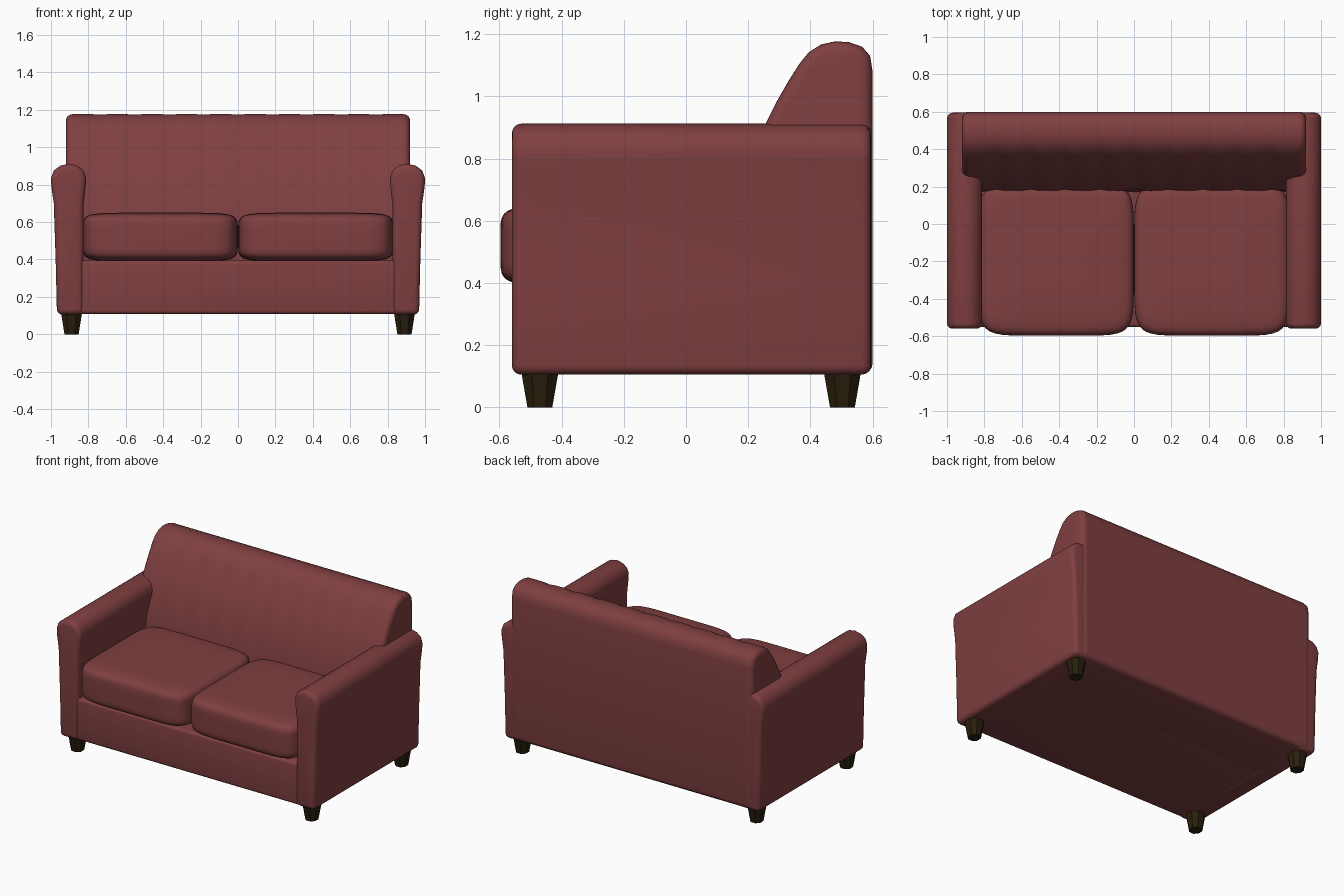
import bpy, bmesh, math
from mathutils import Vector

cube = bpy.data.objects.get("Cube")
if cube:
    bpy.data.objects.remove(cube, do_unlink=True)


def material(name, colour):
    m = bpy.data.materials.new(name)
    m.use_nodes = True
    m.diffuse_color = colour
    m.node_tree.nodes["Principled BSDF"].inputs["Base Color"].default_value = colour
    return m


RED = material("red upholstery", (0.215, 0.05, 0.052, 1))
WOOD = material("dark wood", (0.022, 0.014, 0.004, 1))


def finish(name, bm, mat, bevel=0, segments=4, smooth=40):
    """Round the hard edges, shade and link the part."""
    bmesh.ops.recalc_face_normals(bm, faces=bm.faces)
    if bevel:
        hard = [e for e in bm.edges if e.calc_face_angle(0) > math.radians(42)]
        bmesh.ops.bevel(bm, geom=hard, offset=bevel, segments=segments,
                        profile=0.5, affect='EDGES', clamp_overlap=True)
    mesh = bpy.data.meshes.new(name)
    bm.to_mesh(mesh)
    bm.free()
    mesh.materials.append(mat)
    mesh.polygons.foreach_set("use_smooth", [smooth > 0] * len(mesh.polygons))
    if smooth:
        mesh.set_sharp_from_angle(angle=math.radians(smooth))
    ob = bpy.data.objects.new(name, mesh)
    bpy.context.collection.objects.link(ob)
    return ob


def loft(rings):
    """Closed skin through a list of equal rings of points."""
    bm = bmesh.new()
    loops = [[bm.verts.new(p) for p in ring] for ring in rings]
    n = len(loops[0])
    for a, b in zip(loops, loops[1:]):
        for i in range(n):
            j = (i + 1) % n
            bm.faces.new((a[i], a[j], b[j], b[i]))
    bm.faces.new(loops[0])
    bm.faces.new(loops[-1])
    return bm


def box(lo, hi):
    bm = bmesh.new()
    bmesh.ops.create_cube(bm, size=1)
    lo, hi = Vector(lo), Vector(hi)
    for v in bm.verts:
        v.co = (lo + hi) / 2 + v.co * (hi - lo)
    return bm


# Base
finish("base", box((-0.86, -0.552, 0.108), (0.86, 0.58, 0.395)), RED, 0.02)

# Rolled arms
arm = [(0.825, 0.105), (0.968, 0.105), (0.975, 0.4), (0.985, 0.7), (0.998, 0.79),
       (1.0, 0.835), (0.985, 0.875), (0.95, 0.902), (0.9, 0.912), (0.86, 0.902),
       (0.828, 0.878), (0.812, 0.84), (0.815, 0.79), (0.825, 0.7)]
for side, s in (("left", 1), ("right", -1)):
    bm = loft([[(s * x, y, z) for x, z in arm] for y in (-0.56, 0.595)])
    finish(side + "_arm", bm, RED, 0.03)

# Channelled back: third value is how strongly a point follows the ribs
back = [(0.6, 0.107, 0), (0.6, 0.7, 0), (0.6, 1.08, 0), (0.592, 1.13, 0),
        (0.565, 1.16, 0.2), (0.525, 1.174, 0.5), (0.48, 1.177, 0.6),
        (0.435, 1.167, 0.8), (0.395, 1.142, 1), (0.365, 1.105, 1),
        (0.33, 1.05, 1), (0.29, 0.98, 1), (0.25, 0.9, 1), (0.212, 0.78, 1),
        (0.178, 0.64, 1), (0.17, 0.38, 0), (0.17, 0.107, 0)]
ribs, steps, half = 10, 4, 0.92
rings = []
for i in range(ribs * steps + 1):
    x = -half + 2 * half * i / (ribs * steps)
    dip = 0.008 * (1 - abs(math.sin(math.pi * i / steps))) ** 2
    if i in (0, ribs * steps):
        dip = 0
    rings.append([(x, y + dip * w, z - 0.5 * dip * w) for y, z, w in back])
finish("back", loft(rings), RED, 0.035)

# Seat cushions: softly rounded blocks
for side, s in (("left", 1), ("right", -1)):
    bm = bmesh.new()
    bmesh.ops.create_cube(bm, size=2)
    bmesh.ops.subdivide_edges(bm, edges=bm.edges[:], cuts=19, use_grid_fill=True)
    for v in bm.verts:
        # crowd the grid towards the edges, then round them off
        p = Vector([math.sin(c * math.pi / 2) for c in v.co])
        p /= sum(abs(c) ** 7 for c in p) ** (1 / 7)
        v.co = (s * 0.416 + p.x * 0.415, -0.19 + p.y * 0.407, 0.52 + p.z * 0.13)
    finish(side + "_cushion", bm, RED, smooth=60)

# Tapered legs with chamfered corners
for end, y in (("front", -0.47), ("back", 0.503)):
    for side, s in (("left", 1), ("right", -1)):
        rings = []
        for z, w, d in ((0.0, 0.038, 0.04), (0.115, 0.056, 0.06)):
            c = 0.45
            outline = [(1, -c), (1, c), (c, 1), (-c, 1), (-1, c), (-1, -c), (-c, -1), (c, -1)]
            rings.append([(s * 0.89 + a * w, y + b * d, z) for a, b in outline])
        finish(f"{end}_{side}_leg", loft(rings), WOOD, smooth=0)
